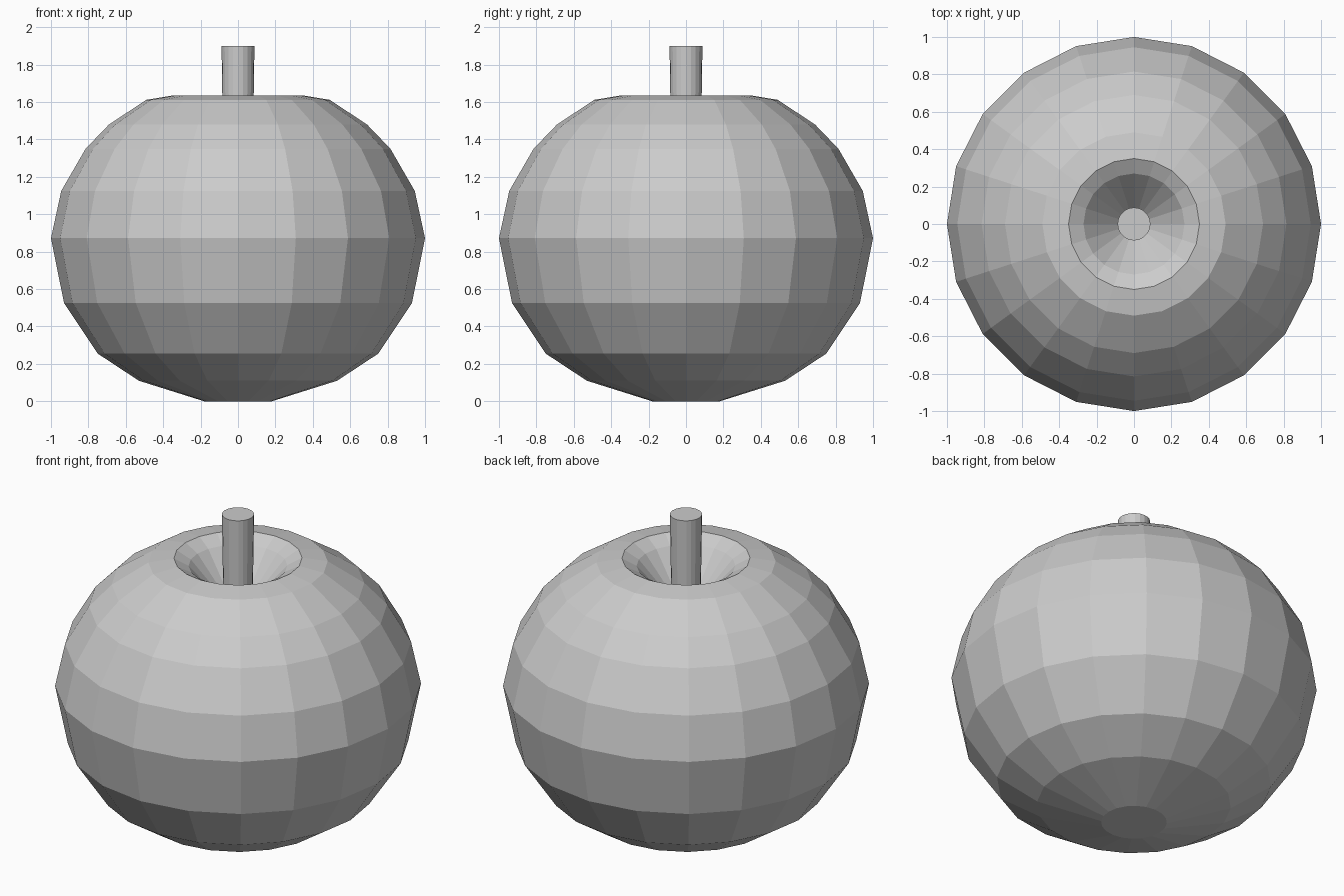
import bpy, bmesh
from math import cos, sin, tau

if "Cube" in bpy.data.objects:
    bpy.data.objects.remove(bpy.data.objects["Cube"])


def lathe(name, profile, sides):
    """Revolve (radius, z) points around z; radius 0 makes a pole, open ends get flat caps."""
    bm = bmesh.new()
    rings = []
    for r, z in profile:
        if r == 0:
            rings.append([bm.verts.new((0, 0, z))] * sides)
        else:
            rings.append([bm.verts.new((r * cos(tau * i / sides), r * sin(tau * i / sides), z))
                          for i in range(sides)])
    for a, b in zip(rings, rings[1:]):
        for i in range(sides):
            j = (i + 1) % sides
            quad = [a[i], a[j], b[j], b[i]]
            bm.faces.new(list(dict.fromkeys(quad)))
    for ring, (r, z) in ((rings[0], profile[0]), (rings[-1], profile[-1])):
        if r > 0:
            bm.faces.new(ring)
    bmesh.ops.recalc_face_normals(bm, faces=bm.faces)
    mesh = bpy.data.meshes.new(name)
    bm.to_mesh(mesh)
    bm.free()
    obj = bpy.data.objects.new(name, mesh)
    bpy.context.collection.objects.link(obj)
    return obj


# Fruit body: flat base, faceted sides, dimple sinking in at the top
lathe("fruit_body", [
    (0.18, 0.0), (0.53, 0.11), (0.75, 0.255), (0.93, 0.525), (1.0, 0.872),
    (0.945, 1.125), (0.815, 1.35), (0.69, 1.48), (0.49, 1.612), (0.35, 1.635),
    (0.27, 1.59), (0.085, 1.38), (0, 1.38)], 20)

# Stem: slightly wider at the top, rising from the dimple
lathe("stem", [(0.08, 1.37), (0.088, 1.9)], 20)
